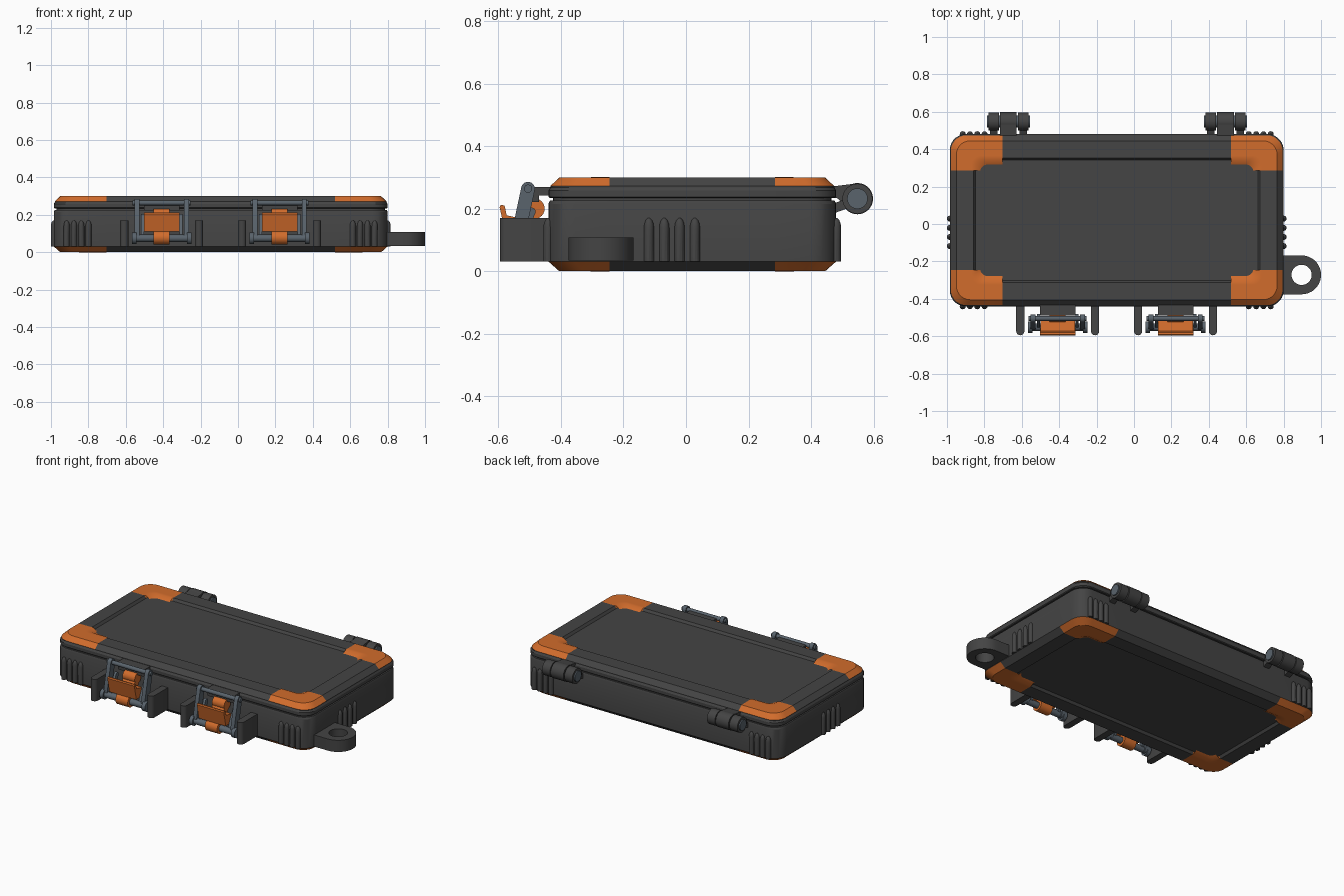
import bpy, bmesh
from math import sin, cos, pi
from mathutils import Vector

if "Cube" in bpy.data.objects:
    bpy.data.objects.remove(bpy.data.objects["Cube"], do_unlink=True)


def material(name, color):
    m = bpy.data.materials.new(name)
    m.diffuse_color = (*color, 1)
    m.use_nodes = True
    m.node_tree.nodes["Principled BSDF"].inputs["Base Color"].default_value = (*color, 1)
    return m


DARK = material("charcoal plastic", (0.058, 0.058, 0.058))
ORANGE = material("orange rubber", (0.64, 0.15, 0.025))
STEEL = material("blue grey metal", (0.1, 0.125, 0.15))

# Case extents
X0, X1, Y0, Y1 = -0.985, 0.80, -0.44, 0.48
CX, CY = (X0 + X1) / 2, (Y0 + Y1) / 2
HX, HY = (X1 - X0) / 2, (Y1 - Y0) / 2
CORNER_X, CORNER_Y = 0.61, 0.265
parts = []


def finish(name, bm, mats):
    bmesh.ops.recalc_face_normals(bm, faces=bm.faces)
    mesh = bpy.data.meshes.new(name)
    bm.to_mesh(mesh)
    bm.free()
    for m in mats:
        mesh.materials.append(m)
    ob = bpy.data.objects.new(name, mesh)
    bpy.context.collection.objects.link(ob)
    parts.append(ob)
    return ob


def loft(rings, caps=True, closed=False):
    bm = bmesh.new()
    vs = [[bm.verts.new(p) for p in ring] for ring in rings]
    n = len(vs[0])
    pairs = list(zip(vs, vs[1:])) + ([(vs[-1], vs[0])] if closed else [])
    for a, b in pairs:
        for i in range(n):
            j = (i + 1) % n
            bm.faces.new((a[i], a[j], b[j], b[i]))
    if caps:
        bm.faces.new(vs[0])
        bm.faces.new(vs[-1])
    return bm


def rounded_rect(inset, z, seg=7):
    """Rounded rectangle ring, inset from the case outline."""
    r = max(0.085 - inset * 0.3, 0.04)
    hx, hy = HX - inset - r, HY - inset - r
    pts = []
    for k, (sx, sy) in enumerate([(1, 1), (-1, 1), (-1, -1), (1, -1)]):
        for i in range(seg + 1):
            a = (k + i / seg) * pi / 2
            pts.append((CX + sx * hx + r * cos(a), CY + sy * hy + r * sin(a), z))
    return pts


def cut_corners(bm):
    """Cut along the borders of the corner guards."""
    for s in (-1, 1):
        for co, no in (((CX + s * CORNER_X, 0, 0), (1, 0, 0)),
                       ((0, CY + s * CORNER_Y, 0), (0, 1, 0))):
            geom = bm.verts[:] + bm.edges[:] + bm.faces[:]
            bmesh.ops.bisect_plane(bm, geom=geom, plane_co=co, plane_no=no)


def in_corner(face):
    c = face.calc_center_median()
    return abs(c.x - CX) > CORNER_X and abs(c.y - CY) > CORNER_Y


def shell(name, profile, low, high):
    """Half of the case, with orange guards on the corners between two heights."""
    bm = loft([rounded_rect(i, z) for i, z in profile])
    cut_corners(bm)
    for f in bm.faces:
        c = f.calc_center_median()
        rim = abs(c.x - CX) > HX - 0.14 or abs(c.y - CY) > HY - 0.14
        f.material_index = int(in_corner(f) and rim and low < c.z < high)
    finish(name, bm, [DARK, ORANGE])


def corner_lips(name, z_rim, z_panel):
    """Sloped inner edges of the corner guards."""
    bm = loft([rounded_rect(0.115, z_rim), rounded_rect(0.135, z_rim),
               rounded_rect(0.162, z_panel)], caps=False)
    cut_corners(bm)
    bmesh.ops.delete(bm, geom=[f for f in bm.faces if not in_corner(f)], context='FACES')
    ob = finish(name, bm, [ORANGE])
    # Keep the open strips facing outward
    up = z_rim > z_panel
    for p in ob.data.polygons:
        if (p.normal.z > 0) != up:
            p.flip()


def prism(name, pts, axis, lo, hi, mat):
    """Extrude a flat outline: (y, z) along x, or (x, y) along z."""
    place = (lambda p, t: (t, *p)) if axis == 'x' else (lambda p, t: (*p, t))
    return finish(name, loft([[place(p, t) for p in pts] for t in (lo, hi)]), [mat])


def box(name, x, y, z, mat):
    outline = [(x[0], y[0]), (x[1], y[0]), (x[1], y[1]), (x[0], y[1])]
    return prism(name, outline, 'z', z[0], z[1], mat)


def rod(name, x, y, z, half, r, mat, seg=24):
    """Cylinder along x."""
    pts = [(y + r * cos(2 * pi * i / seg), z + r * sin(2 * pi * i / seg)) for i in range(seg)]
    return prism(name, pts, 'x', x - half, x + half, mat)


def capsule(a, b, r, seg=8):
    """Outline of a rounded bar between two points."""
    a, b = Vector(a), Vector(b)
    d = (b - a).normalized()
    n = Vector((-d.y, d.x))
    arc = [pi * i / seg for i in range(seg + 1)]
    return ([tuple(b + r * (-cos(t) * n + sin(t) * d)) for t in arc] +
            [tuple(a + r * (cos(t) * n - sin(t) * d)) for t in arc])


# Case halves, seal and corner guards
shell("case_base", [(0.138, 0.015), (0.127, 0), (0.035, 0), (0.0, 0.031),
                    (0.0, 0.215), (0.005, 0.226)], -1, 0.031)
shell("case_lid", [(0.005, 0.234), (0, 0.238), (0, 0.258), (0.006, 0.268),
                   (0.006, 0.272), (0.035, 0.3), (0.127, 0.3), (0.138, 0.285)], 0.271, 1)
finish("seal", loft([rounded_rect(0.015, z) for z in (0.222, 0.238)]), [DARK])
corner_lips("lid_corner_lips", 0.3008, 0.286)
corner_lips("base_corner_lips", -0.0003, 0.014)


# Grip ribs with rounded tops
def grip_rib(x, y):
    r, seg = 0.016, 12
    rings = []
    for scale, z in [(1, 0.031), (1, 0.14), (0.9, 0.152), (0.65, 0.163), (0.2, 0.17)]:
        rings.append([(x + r * scale * cos(2 * pi * i / seg),
                       y + r * scale * sin(2 * pi * i / seg), z) for i in range(seg)])
    finish("grip_rib", loft(rings), [DARK])


for i in range(4):
    step = (i - 1.5)
    for s in (-1, 1):
        grip_rib(CX + s * 0.765 + step * 0.039, Y0)
        grip_rib(CX + s * 0.765 + step * 0.039, Y1)
        grip_rib(X1 if s > 0 else X0, -0.045 + step * 0.049)

# Lanyard loop: rounded outside, square where it meets the case
turns = [2 * pi * i / 48 for i in range(48)]
outer, inner = [], []
for t in turns:
    k = 0.104 / (max(abs(cos(t)), abs(sin(t))) if cos(t) < 0 else 1)
    outer.append((0.896 + k * cos(t), -0.272 + k * sin(t)))
    inner.append((0.896 + 0.054 * cos(t), -0.272 + 0.054 * sin(t)))
loop_rings = [[(*p, z) for p in ring] for ring, z in
              ((outer, 0.034), (outer, 0.108), (inner, 0.108), (inner, 0.034))]
finish("lanyard_loop", loft(loop_rings, caps=False, closed=True), [DARK])


# Latches
def latch(x):
    for s in (-1, 1):
        ear = x + s * 0.2
        prism("latch_guard", capsule((ear, -0.42), (ear, -0.573), 0.022), 'z', 0.031, 0.17, DARK)
        a = x + s * 0.132
        prism("latch_arm", capsule((-0.505, 0.264), (-0.545, 0.076), 0.022),
              'x', a - 0.013, a + 0.013, STEEL)
        rod("pivot_cap", x + s * 0.148, -0.552, 0.075, 0.012, 0.031, STEEL)
        b = x + s * 0.103
        prism("lever_side", capsule((-0.495, 0.19), (-0.54, 0.09), 0.014),
              'x', b - 0.008, b + 0.008, STEEL)
    rod("latch_top_bar", x, -0.505, 0.264, 0.155, 0.013, STEEL)
    rod("latch_pivot_bar", x, -0.552, 0.075, 0.15, 0.02, STEEL)
    box("lid_hook", (x - 0.095, x + 0.095), (-0.49, -0.43), (0.242, 0.27), DARK)
    box("hook_lip", (x - 0.095, x + 0.095), (-0.49, -0.47), (0.222, 0.25), DARK)
    rod("lever_hub", x, -0.552, 0.078, 0.043, 0.037, ORANGE)
    rod("lever_knob", x, -0.485, 0.2, 0.043, 0.033, ORANGE)
    prism("lever_stem", capsule((-0.485, 0.195), (-0.545, 0.08), 0.022),
          'x', x - 0.043, x + 0.043, ORANGE)
    # Finger plate, tilted out at the top
    prism("lever_plate", [(-0.56, 0.115), (-0.575, 0.11), (-0.596, 0.205),
                          (-0.592, 0.212), (-0.58, 0.21)], 'x', x - 0.095, x + 0.095, ORANGE)
    prism("lever_web", [(-0.58, 0.18), (-0.575, 0.11), (-0.51, 0.11), (-0.51, 0.165)],
          'x', x - 0.093, x + 0.093, ORANGE)


# Hinges
def hinge(x):
    y, z = 0.548, 0.232
    rod("hinge_barrel", x, y, z, 0.045, 0.05, DARK, 32)
    prism("hinge_strap", [(0.46, 0.27), (0.46, 0.236), (0.485, 0.233), (0.51, 0.205),
                          (0.55, 0.23), (0.54, 0.28)], 'x', x - 0.045, x + 0.045, DARK)
    rod("hinge_pin", x, y, z, 0.115, 0.033, STEEL)
    for s in (-1, 1):
        rod("hinge_knuckle", x + s * 0.079, y, z, 0.028, 0.048, DARK, 32)
        k = x + s * 0.079
        prism("hinge_bracket", capsule((0.47, 0.2), (0.53, 0.222), 0.015),
              'x', k - 0.02, k + 0.02, DARK)


for cx in (-0.408, 0.222):
    latch(cx)
for cx in (-0.672, 0.49):
    hinge(cx)

# Smooth curved faces, keep edges sharp
bpy.ops.object.select_all(action='DESELECT')
for ob in parts:
    ob.select_set(True)
bpy.context.view_layer.objects.active = parts[0]
bpy.ops.object.shade_smooth_by_angle(angle=0.52)
